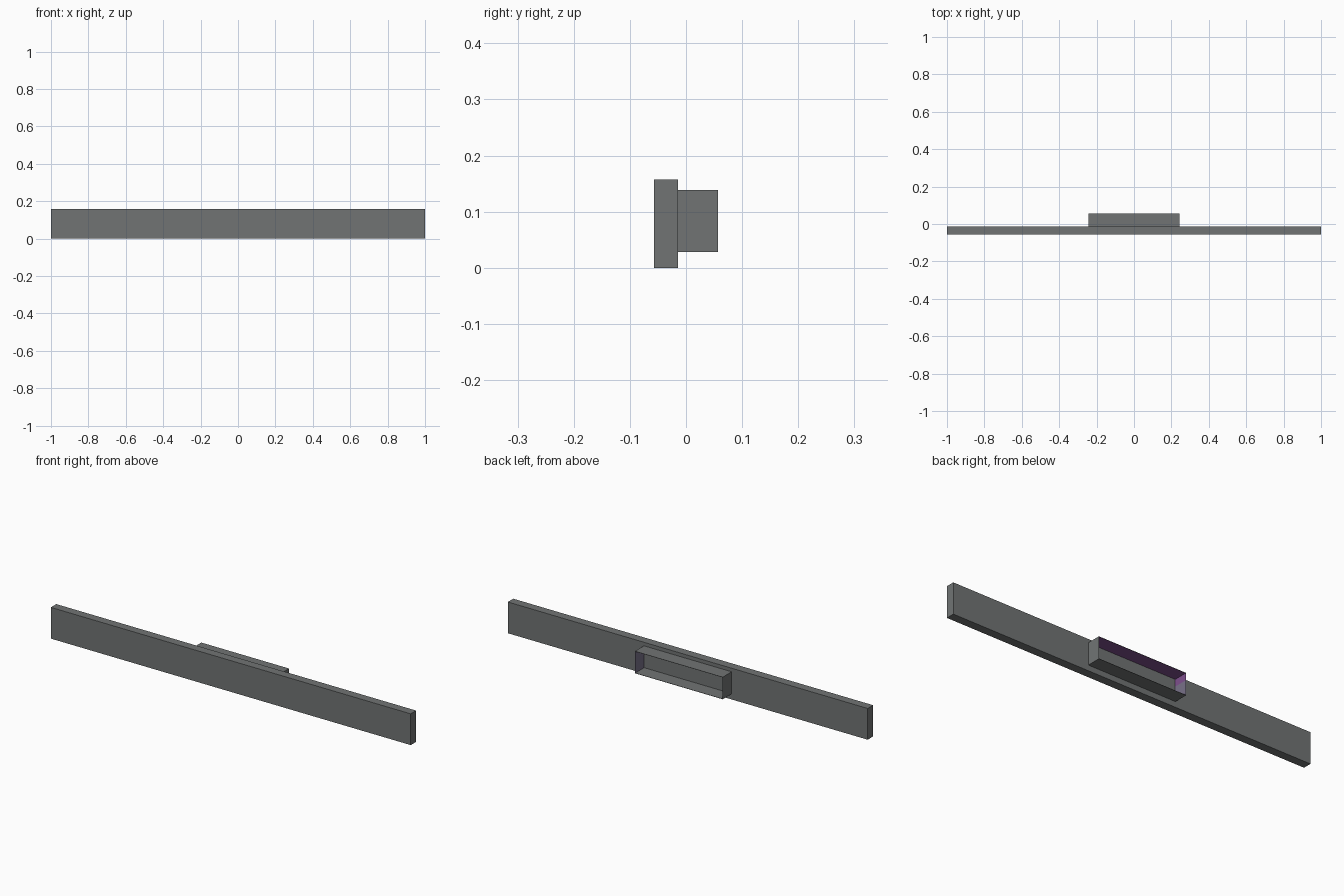
import bpy, bmesh

if "Cube" in bpy.data.objects:
    bpy.data.objects.remove(bpy.data.objects["Cube"])


def material(name, rgb):
    m = bpy.data.materials.new(name)
    m.diffuse_color = (*rgb, 1)
    m.use_nodes = True
    m.node_tree.nodes["Principled BSDF"].inputs["Base Color"].default_value = m.diffuse_color
    return m


grey = material("slate_grey", (0.165, 0.175, 0.175))
purple = material("purple", (0.21, 0.08, 0.27))
lavender = material("lavender_grey", (0.19, 0.165, 0.25))


def finish(name, bm, mats):
    me = bpy.data.meshes.new(name)
    bm.to_mesh(me)
    bm.free()
    for m in mats:
        me.materials.append(m)
    ob = bpy.data.objects.new(name, me)
    bpy.context.collection.objects.link(ob)
    return ob


def box(bm, lo, hi):
    verts = bmesh.ops.create_cube(bm, size=1)["verts"]
    for v in verts:
        v.co = [hi[i] if v.co[i] > 0 else lo[i] for i in range(3)]


# Long flat board
bm = bmesh.new()
box(bm, (-1, -0.057, 0), (1, -0.014, 0.157))
finish("board", bm, [grey])

# Thin-walled rectangular sleeve, open at the back
X, Y0, Y1, Z0, Z1, T = 0.244, -0.014, 0.057, 0.028, 0.139, 0.0015
SPLIT = 0.102


def ring(bm, x, z0, z1, y):
    zs = (z0, SPLIT, z1)
    pts = [(-x, zs[0]), (x, zs[0]), (x, zs[1]), (x, zs[2]), (-x, zs[2]), (-x, zs[1])]
    return [bm.verts.new((px, y, pz)) for px, pz in pts]


bm = bmesh.new()
rings = [ring(bm, X, Z0, Z1, Y0), ring(bm, X, Z0, Z1, Y1),
         ring(bm, X - T, Z0 + T, Z1 - T, Y1), ring(bm, X - T, Z0 + T, Z1 - T, Y0)]
for a, b in zip(rings, rings[1:] + rings[:1]):
    for i in range(6):
        j = (i + 1) % 6
        bm.faces.new((a[i], a[j], b[j], b[i]))
bmesh.ops.recalc_face_normals(bm, faces=bm.faces)

# Inner lining: purple ceiling and upper left wall, lavender on the other side walls
for f in bm.faces:
    c, n = f.calc_center_median(), f.normal
    inward = c.x * n.x + (c.z - (Z0 + Z1) / 2) * n.z < 0
    if not inward or abs(n.y) > 0.5:
        continue
    if n.z < -0.5 or (n.x > 0.5 and c.z > SPLIT):
        f.material_index = 1
    elif abs(n.x) > 0.5:
        f.material_index = 2
finish("rear_sleeve", bm, [grey, purple, lavender])
